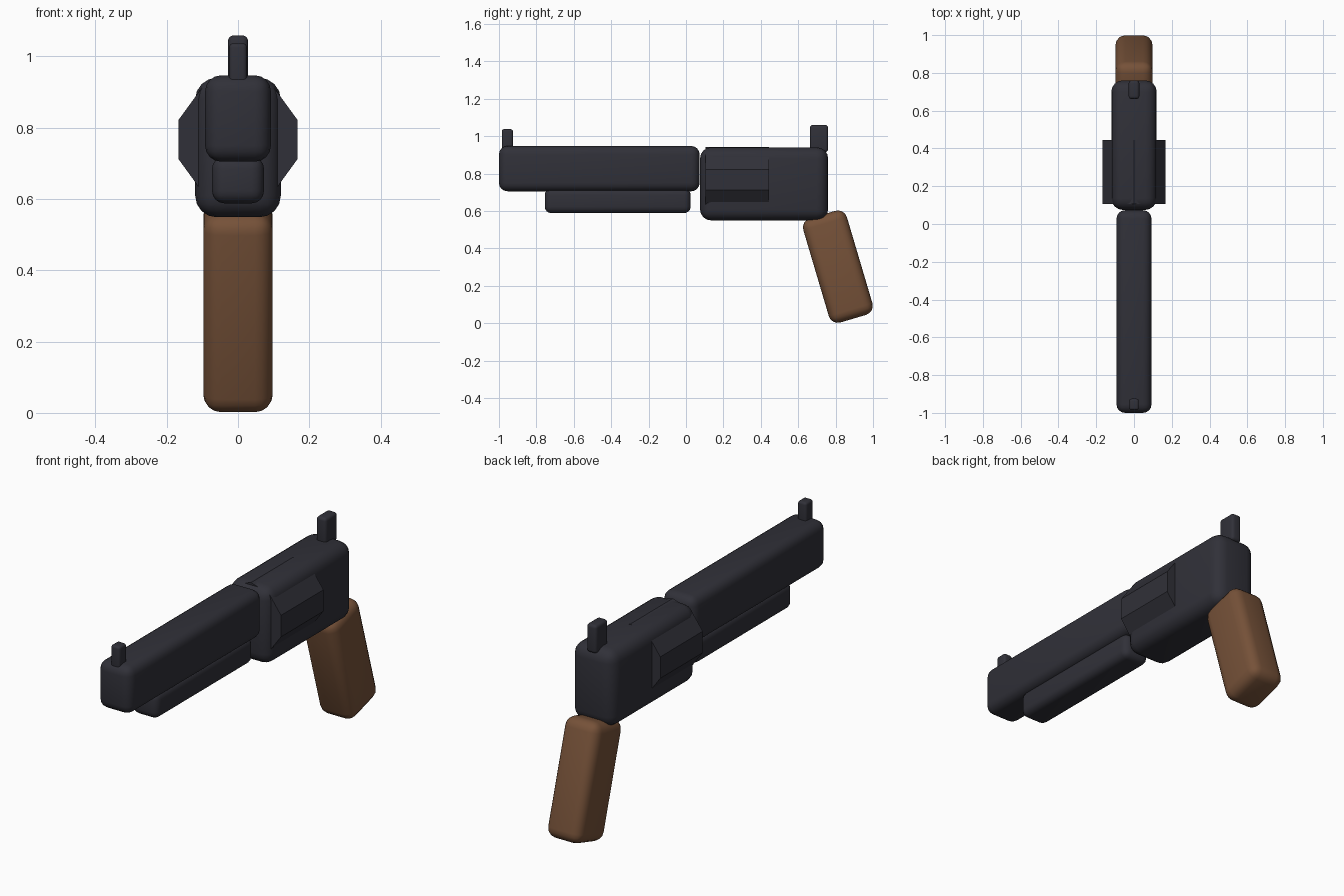
import bpy, bmesh, math
from mathutils import Matrix, Vector

if "Cube" in bpy.data.objects:
    bpy.data.objects.remove(bpy.data.objects["Cube"])


def material(name, rgb):
    m = bpy.data.materials.new(name)
    m.diffuse_color = (*rgb, 1)
    m.use_nodes = True
    m.node_tree.nodes["Principled BSDF"].inputs["Base Color"].default_value = m.diffuse_color
    return m


METAL = material("gunmetal", (0.030, 0.030, 0.040))
WOOD = material("walnut_wood", (0.180, 0.083, 0.040))


def finish(name, bm, mat):
    bmesh.ops.recalc_face_normals(bm, faces=bm.faces[:])
    mesh = bpy.data.meshes.new(name)
    bm.to_mesh(mesh)
    bm.free()
    mesh.materials.append(mat)
    ob = bpy.data.objects.new(name, mesh)
    bpy.context.collection.objects.link(ob)
    return ob


def rounded_box(name, size, center, bevel, mat, tilt=0.0):
    """Box with rounded edges, tilted about the x axis."""
    bm = bmesh.new()
    bmesh.ops.create_cube(bm, size=1, matrix=Matrix.Diagonal((*size, 1)))
    bmesh.ops.bevel(bm, geom=bm.edges[:], offset=bevel, segments=4,
                    profile=0.5, affect='EDGES', clamp_overlap=True)
    ob = finish(name, bm, mat)
    ob.location = center
    ob.rotation_euler.x = tilt
    bpy.context.view_layer.objects.active = ob
    ob.select_set(True)
    bpy.ops.object.shade_smooth_by_angle(angle=math.radians(35))
    ob.select_set(False)
    return ob


def span_box(name, half_x, y, z, bevel):
    size = (2 * half_x, y[1] - y[0], z[1] - z[0])
    center = (0, (y[0] + y[1]) / 2, (z[0] + z[1]) / 2)
    return rounded_box(name, size, center, bevel, METAL)


# Barrel, rod housing below it, frame, and the two upright tabs
span_box("barrel", 0.0925, (-1.0, 0.073), (0.705, 0.947), 0.045)
span_box("under_barrel_housing", 0.073, (-0.755, 0.025), (0.588, 0.72), 0.035)
span_box("frame", 0.12, (0.075, 0.76), (0.549, 0.94), 0.06)
span_box("front_sight", 0.025, (-0.985, -0.925), (0.91, 1.037), 0.012)
span_box("hammer", 0.028, (0.662, 0.76), (0.915, 1.059), 0.015)

# Ten-sided cylinder, flat sides facing left and right
bm = bmesh.new()
ring = [bm.verts.new((0.176 * math.cos(a), 0.105, 0.767 + 0.176 * math.sin(a)))
        for a in (math.radians(18 + 36 * i) for i in range(10))]
face = bm.faces.new(ring)
out = bmesh.ops.extrude_face_region(bm, geom=[face], use_keep_orig=True)
bmesh.ops.translate(bm, vec=Vector((0, 0.34, 0)),
                    verts=[v for v in out["geom"] if isinstance(v, bmesh.types.BMVert)])
finish("cylinder", bm, METAL)

# Slanted wooden grip
rounded_box("grip", (0.195, 0.243, 0.58), (0, 0.812, 0.302), 0.05, WOOD,
            tilt=math.radians(16.5))
